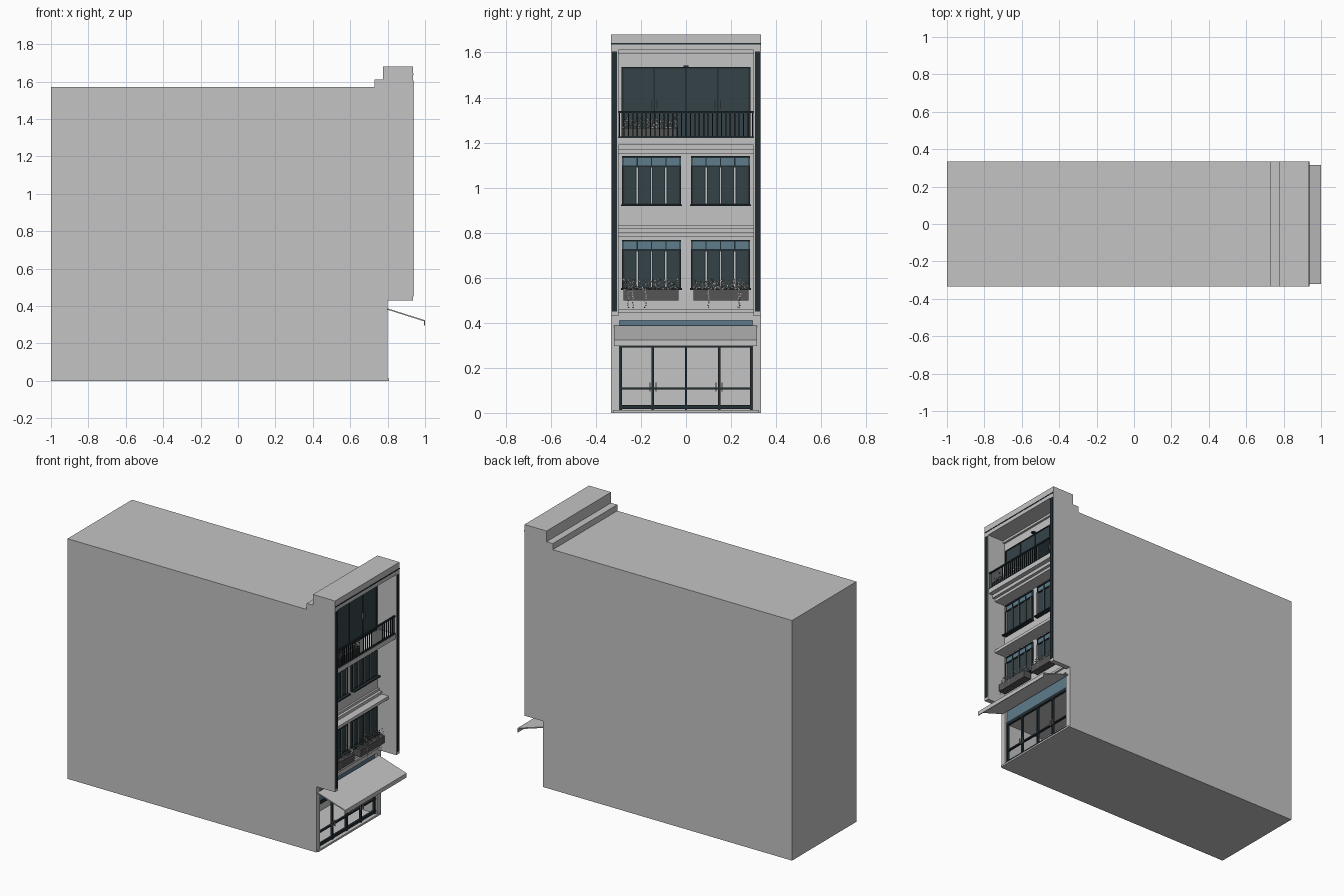
import bpy, bmesh, math, random
from mathutils import Matrix, Vector

random.seed(4)
if "Cube" in bpy.data.objects:
    bpy.data.objects.remove(bpy.data.objects["Cube"], do_unlink=True)


def material(name, r, g, b):
    m = bpy.data.materials.new(name)
    m.use_nodes = True
    m.diffuse_color = (r, g, b, 1)
    m.node_tree.nodes["Principled BSDF"].inputs["Base Color"].default_value = (r, g, b, 1)
    return m


WALL = material("wall_grey", 0.55, 0.55, 0.55)
FRAME = material("dark_frame", 0.016, 0.026, 0.032)
PANE = material("dark_glass", 0.035, 0.055, 0.065)
BLUE = material("blue_glass", 0.11, 0.2, 0.26)
BOX = material("planter_grey", 0.09, 0.09, 0.09)
LEAF = material("pale_leaf", 0.4, 0.4, 0.38)
METAL = material("handle_metal", 0.3, 0.3, 0.3)


def finish(name, bm, mat):
    mesh = bpy.data.meshes.new(name)
    bm.to_mesh(mesh)
    bm.free()
    mesh.materials.append(mat)
    obj = bpy.data.objects.new(name, mesh)
    bpy.context.collection.objects.link(obj)
    return obj


def boxes(name, mat, parts):
    """One object from boxes given as (x range, y range, z range)."""
    bm = bmesh.new()
    for xs, ys, zs in parts:
        mid = Vector([(a + b) / 2 for a, b in (xs, ys, zs)])
        size = [abs(b - a) for a, b in (xs, ys, zs)]
        bmesh.ops.create_cube(bm, size=1, matrix=Matrix.Translation(mid) @ Matrix.Diagonal((*size, 1)))
    return finish(name, bm, mat)


def extrude_profile(name, mat, points, y0, y1):
    """Extrude an x-z outline along y."""
    bm = bmesh.new()
    face = bm.faces.new([bm.verts.new((x, y0, z)) for x, z in points])
    out = bmesh.ops.extrude_face_region(bm, geom=[face])
    verts = [v for v in out["geom"] if isinstance(v, bmesh.types.BMVert)]
    bmesh.ops.translate(bm, verts=verts, vec=(0, y1 - y0, 0))
    bmesh.ops.recalc_face_normals(bm, faces=bm.faces)
    return finish(name, bm, mat)


def mid_range(c, w):
    return (c - w / 2, c + w / 2)


HALF, INNER, FACE, FRONT = 0.333, 0.3, 0.8, 0.935
SPAN = (-INNER, INNER)
SIDES = (-1, 1)

# Building mass with an open shop room
boxes("rear_block", WALL, [((-1, 0.5), (-HALF, HALF), (0, 1.57))])
boxes("upper_block", WALL, [((0.5, FACE), (-HALF, HALF), (0.41, 1.57))])
boxes("shop_piers", WALL, [((0.5, FACE), (s * 0.295, s * HALF), (0, 0.41)) for s in SIDES])
boxes("shop_floor", WALL, [((0.5, FACE), (-0.295, 0.295), (0, 0.012)),
                           ((FACE, 0.807), (-0.325, 0.325), (0, 0.012))])
boxes("shop_ceiling", WALL, [((0.5, 0.775), (-0.295, 0.295), (0.3, 0.41))])

# Roof steps, parapet and side fins
boxes("roof_step", WALL, [((0.73, FACE), (-HALF, HALF), (1.57, 1.61))])
boxes("parapet", WALL, [((0.775, FRONT), (-HALF, HALF), (1.61, 1.68))])
boxes("parapet_stripe", FRAME, [((FRONT, 0.937), (-HALF, HALF), (1.635, 1.642))])
boxes("side_fins", WALL, [((FACE, FRONT), (s * INNER, s * HALF), (0.43, 1.61)) for s in SIDES])
boxes("fin_strips", FRAME, [((FRONT, 0.939), (s * 0.306, s * 0.328), (0.45, 1.605)) for s in SIDES])
boxes("soffit_trim", WALL, [((FACE, 0.815), SPAN, (1.595, 1.61))])

# Ledges and balcony slab
boxes("floor_ledges", WALL, [
    ((FACE, 0.88), SPAN, (0.782, 0.802)), ((FACE, 0.83), SPAN, (0.802, 0.82)),
    ((FACE, 0.812), SPAN, (0.82, 0.835)), ((FACE, 0.88), SPAN, (1.15, 1.168)),
    ((FACE, 0.9), SPAN, (1.168, 1.19)), ((FACE, 0.812), SPAN, (0.445, 0.46))])
boxes("balcony_slab", WALL, [((FACE, 0.93), SPAN, (1.19, 1.22))])

# Shop front
posts = [-0.289, -0.147, 0, 0.147, 0.289]
boxes("shop_frame", FRAME,
      [((0.775, 0.79), mid_range(y, 0.011), (0.012, 0.31)) for y in posts]
      + [((0.775, 0.79), (-0.295, 0.295), z) for z in ((0.018, 0.034), (0.104, 0.113), (0.29, 0.312))])
boxes("shop_handles", METAL, [((0.79, 0.798), mid_range(s * 0.147 + d, 0.005), (0.095, 0.135))
                              for s in SIDES for d in (-0.013, 0.013)])
boxes("shop_transom", BLUE, [((0.775, 0.785), (-0.295, 0.295), (0.312, 0.41))])

# Sloping awning with a drop edge
extrude_profile("awning", WALL, [(0.8, 0.387), (1, 0.324), (1, 0.297), (0.995, 0.297),
                                 (0.995, 0.318), (0.8, 0.38)], -0.32, 0.315)


# Windows
def window(name, cy, z0, z1):
    w = 0.262
    y0, y1 = cy - w / 2, cy + w / 2
    split = z1 - 0.045
    boxes(name + "_panes", PANE, [((FACE, 0.804), (y0, y1), (z0, split))])
    boxes(name + "_transom", BLUE, [((FACE, 0.804), (y0, y1), (split, z1))])
    bars = [y0 + 0.004 + i * (w - 0.008) / 4 for i in range(5)]
    boxes(name + "_frame", FRAME,
          [((FACE, 0.809), mid_range(y, 0.015 if 0 < i < 4 else 0.009), (z0, split))
           for i, y in enumerate(bars)]
          + [((FACE, 0.809), mid_range(y, 0.005), (split, z1)) for y in bars]
          + [((FACE, 0.81), (y0, y1), mid_range(z, 0.008)) for z in (z0 + 0.004, split, z1 - 0.004)]
          + [((FACE, 0.83), (y0 - 0.004, y1 + 0.004), (z0 - 0.004, z0 + 0.004))])
    boxes(name + "_mullions", WALL,
          [((0.809, 0.812), mid_range(y, 0.006), (z0 + 0.008, split - 0.006)) for y in bars[1:4]]
          + [((0.809, 0.812), mid_range(y, 0.004), (z0 + 0.008, split - 0.006))
             for y in (y0 + 0.014, y1 - 0.014)])


for s, side in ((-1, "right"), (1, "left")):
    window("lower_window_" + side, s * 0.153, 0.55, 0.768)
    window("upper_window_" + side, s * 0.153, 0.922, 1.14)

# Balcony doors
boxes("balcony_doors", PANE, [((FACE, 0.804), (-0.285, 0.285), (1.22, 1.536))])
boxes("balcony_door_frame", FRAME,
      [((FACE, 0.808), mid_range(y, 0.007), (1.22, 1.536)) for y in (-0.282, -0.141, 0, 0.141, 0.282)]
      + [((FACE, 0.808), (-0.285, 0.285), (1.529, 1.536))])
boxes("balcony_door_handles", METAL, [((0.808, 0.815), mid_range(s * 0.141 + d, 0.003), (1.35, 1.39))
                                      for s in SIDES for d in (-0.012, 0.012)])
boxes("balcony_lamp", FRAME, [((FACE, 0.83), mid_range(0, 0.02), (1.533, 1.543))])

# Balcony railing
count = 30
boxes("balcony_railing", FRAME,
      [((0.918, 0.928), SPAN, (1.332, 1.341)), ((0.918, 0.928), SPAN, (1.22, 1.228))]
      + [((0.921, 0.925), mid_range(-0.295 + i * 0.59 / count, 0.005), (1.22, 1.335))
         for i in range(count + 1)])


# Planters and foliage
def planter(name, x0, x1, y0, y1, z0, z1, strands):
    boxes(name, BOX, [((x0, x1), (y0, y1), (z0, z1))])
    bm = bmesh.new()

    def leaf(pos, size):
        turn = Matrix.Rotation(random.uniform(0, math.tau), 4, "X") @ \
            Matrix.Rotation(random.uniform(-0.8, 0.8), 4, "Z")
        a, b, c = (Vector(p) * size for p in ((0, -0.5, 0), (0, 0.5, 0.3), (0, 0.1, -0.5)))
        bm.faces.new([bm.verts.new(Vector(pos) + turn @ p) for p in (a, c, b)])

    for _ in range(170):
        leaf((random.uniform(x0, x1), random.uniform(y0, y1),
              z1 + 0.045 * random.random() ** 1.4), random.uniform(0.009, 0.017))
    for _ in range(strands):
        y = random.uniform(y0 + 0.02, y1 - 0.02)
        for k in range(9):
            leaf((x1 + 0.004, y + random.uniform(-0.004, 0.004), z1 - k * 0.01), 0.01)
    finish(name + "_foliage", bm, LEAF)


planter("window_planter_right", 0.812, 0.865, -0.277, -0.033, 0.5, 0.548, 3)
planter("window_planter_left", 0.812, 0.865, 0.033, 0.277, 0.5, 0.548, 3)
planter("balcony_planter", 0.865, 0.912, -0.285, -0.035, 1.222, 1.265, 0)
